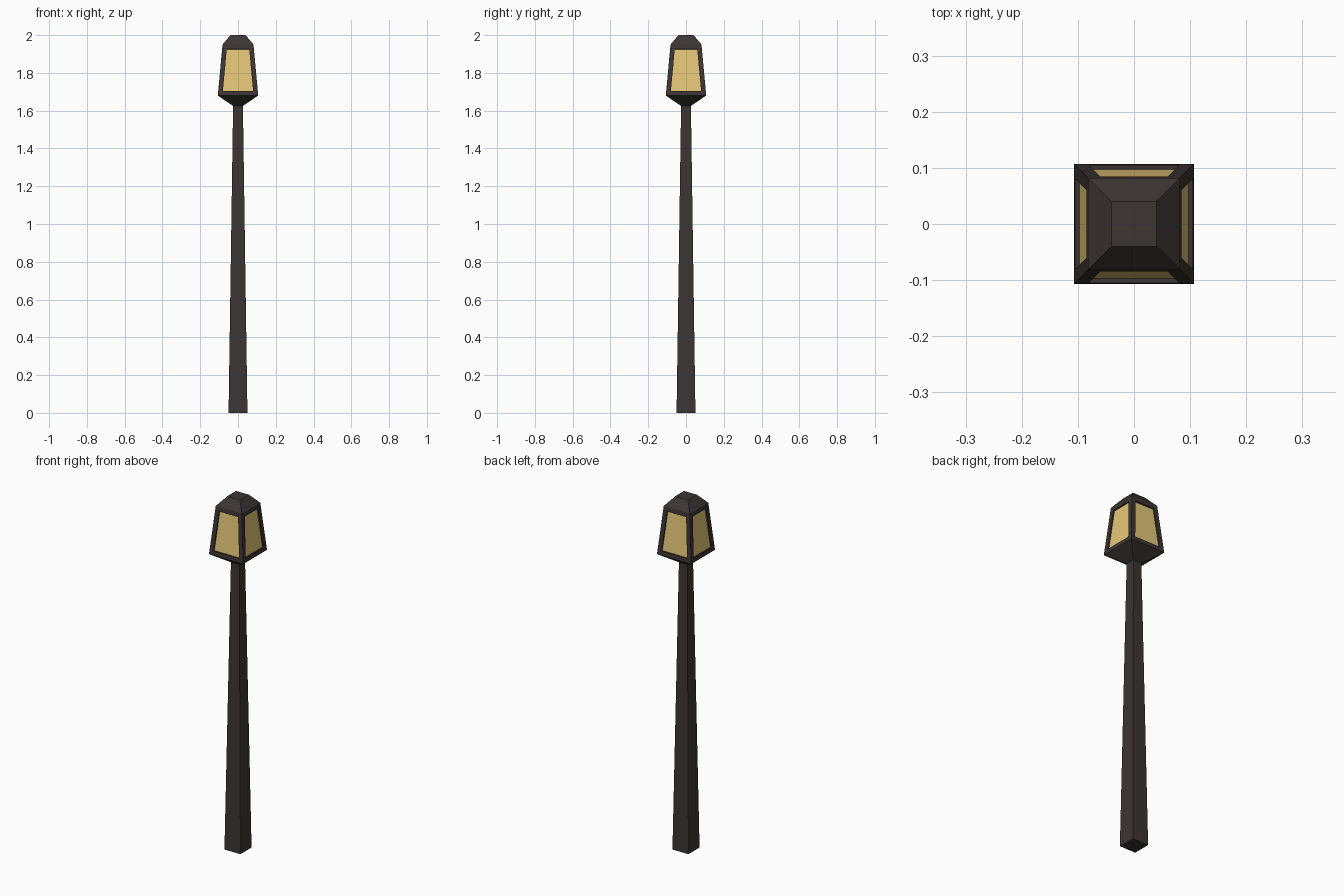
import bpy, bmesh

if "Cube" in bpy.data.objects:
    bpy.data.objects.remove(bpy.data.objects["Cube"])


def material(name, color):
    m = bpy.data.materials.new(name)
    m.diffuse_color = (*color, 1)
    m.use_nodes = True
    m.node_tree.nodes["Principled BSDF"].inputs["Base Color"].default_value = m.diffuse_color
    return m


iron = material("dark_iron", (0.045, 0.036, 0.034))
glass = material("warm_glass", (0.78, 0.57, 0.19))


def square_loft(name, profile):
    """Stack square sections given as (half width, z); returns object and side faces per tier."""
    bm = bmesh.new()
    rings = [[bm.verts.new((sx * h, sy * h, z))
              for sx, sy in ((-1, -1), (1, -1), (1, 1), (-1, 1))] for h, z in profile]
    bm.faces.new(rings[0][::-1])
    bm.faces.new(rings[-1])
    tiers = [[bm.faces.new((a[i], a[(i + 1) % 4], b[(i + 1) % 4], b[i])) for i in range(4)]
             for a, b in zip(rings, rings[1:])]
    bm.normal_update()
    return bm, tiers


def finish(name, bm, *mats):
    me = bpy.data.meshes.new(name)
    bm.to_mesh(me)
    bm.free()
    for m in mats:
        me.materials.append(m)
    bpy.context.collection.objects.link(bpy.data.objects.new(name, me))


# Tapered square post
bm, _ = square_loft("post", [(0.05, 0), (0.026, 1.63)])
finish("post", bm, iron)

# Lantern: flared base, tapered body and sloped cap
bm, tiers = square_loft("lantern", [(0.026, 1.625), (0.107, 1.68), (0.082, 1.95), (0.04, 2.0)])
panes = tiers[1]
# Frame border, then panes pushed back into the frame
bmesh.ops.inset_individual(bm, faces=panes, thickness=0.0245, use_even_offset=True)
bmesh.ops.inset_individual(bm, faces=panes, thickness=0.0, depth=0.0)
for f in panes:
    offset = f.normal * -0.008
    for v in f.verts:
        v.co += offset
    f.material_index = 1
finish("lantern", bm, iron, glass)
